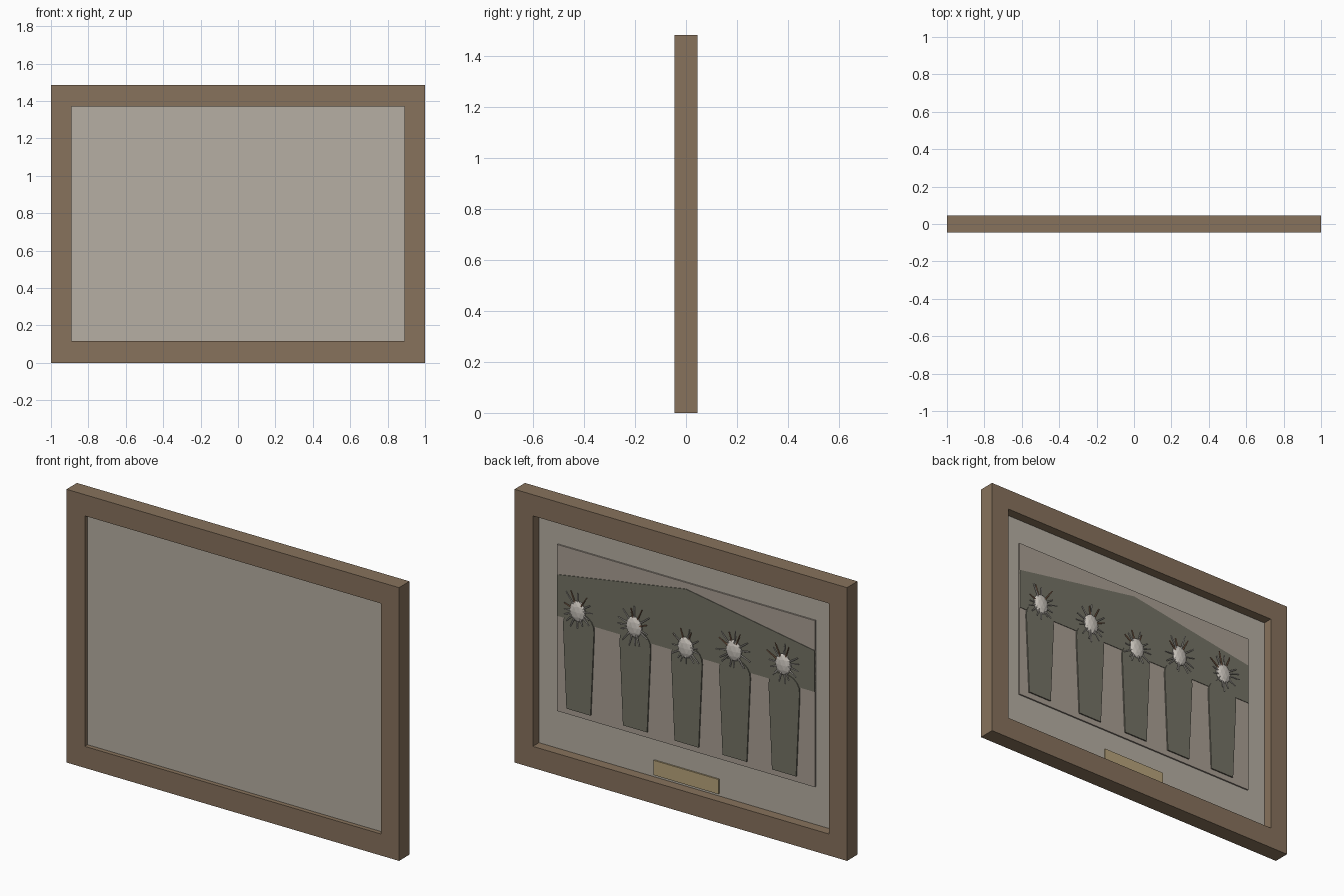
import bpy, bmesh, math, random
from mathutils import Vector, Matrix

if "Cube" in bpy.data.objects:
    bpy.data.objects.remove(bpy.data.objects["Cube"])

random.seed(4)

def material(name, rgb):
    m = bpy.data.materials.new(name)
    m.diffuse_color = (*rgb, 1)
    m.use_nodes = True
    m.node_tree.nodes["Principled BSDF"].inputs["Base Color"].default_value = m.diffuse_color
    return m

WOOD = material("wood", (0.242, 0.168, 0.107))
CARD = material("card", (0.468, 0.429, 0.366))
PHOTO = material("photo", (0.40, 0.345, 0.295))
DARK = material("dark_green", (0.174, 0.171, 0.130))
BRASS = material("brass", (0.479, 0.371, 0.198))
PALE = material("pale", (0.617, 0.578, 0.527))
TAN = material("tan", (0.36, 0.20, 0.12))

def finish(name, bm, *mats):
    bmesh.ops.recalc_face_normals(bm, faces=bm.faces)
    me = bpy.data.meshes.new(name)
    bm.to_mesh(me)
    bm.free()
    for m in mats:
        me.materials.append(m)
    ob = bpy.data.objects.new(name, me)
    bpy.context.collection.objects.link(ob)
    return ob

def plate(name, outline, y0, y1, mat):
    """Flat x/z outline given thickness from y0 to y1."""
    bm = bmesh.new()
    f = bm.faces.new([bm.verts.new((x, y0, z)) for x, z in outline])
    r = bmesh.ops.extrude_face_region(bm, geom=[f])
    verts = [v for v in r["geom"] if isinstance(v, bmesh.types.BMVert)]
    bmesh.ops.translate(bm, verts=verts, vec=(0, y1 - y0, 0))
    return finish(name, bm, mat)

def rect(hx, z0, z1):
    return [(-hx, z0), (hx, z0), (hx, z1), (-hx, z1)]

# wooden frame: outer and inner loops joined into a closed ring
bm = bmesh.new()
outer, inner = rect(1.0, 0, 1.485), rect(0.89, 0.117, 1.37)
loops = [[bm.verts.new((x, y, z)) for x, z in pts]
         for pts, y in ((outer, -0.045), (inner, -0.045), (inner, 0.045), (outer, 0.045))]
for a, b in zip(loops, loops[1:] + loops[:1]):
    for i in range(4):
        j = (i + 1) % 4
        bm.faces.new((a[i], a[j], b[j], b[i]))
finish("frame", bm, WOOD)

# mount board, picture, brass plate
plate("mount_board", rect(0.895, 0.112, 1.375), -0.021, -0.008, CARD)
plate("picture", rect(0.775, 0.323, 1.228), -0.012, 0.0, PHOTO)
plate("nameplate", rect(0.195, 0.13, 0.21), -0.012, 0.0, BRASS)

# dark gable behind the figures
plate("gable", [(-0.775, 0.842), (0.775, 0.842), (0.775, 1.066),
                (0, 1.194), (-0.775, 1.066)], -0.004, 0.003, DARK)

# tapered body outline with rounded shoulders
half = [(0.0725, 0.355), (0.093, 0.81), (0.09, 0.838), (0.078, 0.862),
        (0.055, 0.882), (0.025, 0.893)]
body = half + [(-x, z) for x, z in reversed(half)]

def burst(name, cx, cz):
    """Flattened faceted head with thin rods radiating around it."""
    bm = bmesh.new()
    c = Vector((cx, 0.013, cz))
    bmesh.ops.create_icosphere(bm, subdivisions=2, radius=1,
                               matrix=Matrix.Translation(c) @ Matrix.Diagonal((0.048, 0.016, 0.058, 1)))
    finish(name + "_head", bm, PALE)
    bm = bmesh.new()
    n = 15
    for i in range(n):
        a = math.tau * (i + random.uniform(-0.35, 0.35)) / n
        up = math.sin(a)
        reach = random.uniform(0.075, 0.105) + 0.02 * max(up, 0)
        d = Vector((math.cos(a) * 0.9, random.uniform(-0.02, 0.16), up)).normalized()
        rot = d.to_track_quat('Z', 'Y').to_matrix().to_4x4()
        start = 0.03
        r = bmesh.ops.create_cone(bm, cap_ends=True, segments=6, radius1=0.0048, radius2=0.003,
                                  depth=reach - start,
                                  matrix=Matrix.Translation(c + d * (reach + start) / 2) @ rot)
        if up > 0.3 and i % 2:
            for f in {f for v in r["verts"] for f in v.link_faces}:
                f.material_index = 1
    finish(name + "_rods", bm, PALE, TAN)

# five figures: body centre, head height
for k, (cx, hz) in enumerate([(0.642, 0.905), (0.302, 0.912), (-0.008, 0.882),
                              (-0.297, 0.944), (-0.594, 0.948)], 1):
    plate(f"body_{k}", [(cx + x, z) for x, z in body], -0.004, 0.007, DARK)
    burst(f"figure_{k}", cx, hz)
